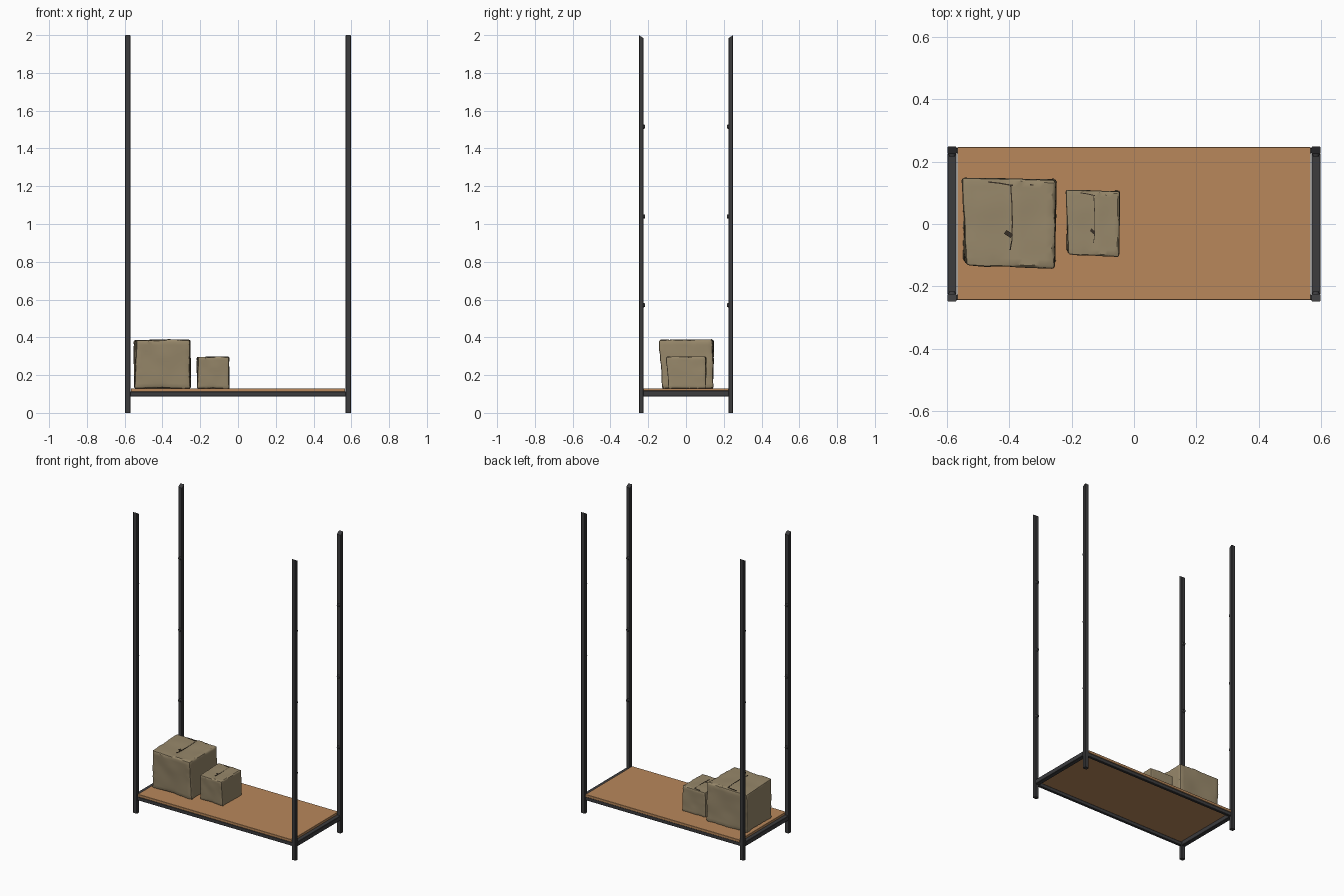
import bpy, bmesh
from mathutils import Vector, noise

cube = bpy.data.objects.get("Cube")
if cube:
    bpy.data.objects.remove(cube, do_unlink=True)


def material(name, rgb):
    m = bpy.data.materials.new(name)
    m.use_nodes = True
    m.diffuse_color = (*rgb, 1)
    m.node_tree.nodes["Principled BSDF"].inputs["Base Color"].default_value = (*rgb, 1)
    return m


metal = material("dark metal", (0.045, 0.045, 0.048))
wood = material("warm wood", (0.48, 0.245, 0.105))
card = material("cardboard", (0.31, 0.245, 0.145))
shadow = material("dark seam", (0.04, 0.03, 0.02))


def finish(bm, name, mat, smooth=False):
    bmesh.ops.recalc_face_normals(bm, faces=bm.faces)
    mesh = bpy.data.meshes.new(name)
    bm.to_mesh(mesh)
    bm.free()
    mesh.materials.append(mat)
    ob = bpy.data.objects.new(name, mesh)
    bpy.context.collection.objects.link(ob)
    if smooth:
        bpy.ops.object.select_all(action="DESELECT")
        ob.select_set(True)
        bpy.context.view_layer.objects.active = ob
        bpy.ops.object.shade_smooth_by_angle(angle=0.6)
    return ob


def block(name, lo, hi, mat, bevel=0.002):
    lo, hi = Vector(lo), Vector(hi)
    bm = bmesh.new()
    bmesh.ops.create_cube(bm, size=1)
    for v in bm.verts:
        v.co = (lo + hi) / 2 + v.co * (hi - lo)
    if bevel:
        bmesh.ops.bevel(bm, geom=bm.edges[:], offset=bevel, segments=1, affect="EDGES")
    return finish(bm, name, mat)


# Uprights with slanted tops, and pegs on their inner faces
for sx, side in ((1, "left"), (-1, "right")):
    for sy, end in ((-1, "front"), (1, "back")):
        bm = bmesh.new()
        bmesh.ops.create_cube(bm, size=1)
        for v in bm.verts:
            outer = v.co.y * sy > 0
            top = 2.0 if outer else 1.984
            v.co = (sx * 0.584 + v.co.x * 0.029, sy * 0.237 + v.co.y * 0.025,
                    top if v.co.z > 0 else 0)
        bmesh.ops.bevel(bm, geom=[e for e in bm.edges if abs(e.verts[0].co.z - e.verts[1].co.z) > 1],
                        offset=0.003, segments=1, affect="EDGES")
        finish(bm, f"{end}_{side}_upright", metal)
        for z in (0.57, 1.04, 1.515):
            bm = bmesh.new()
            bmesh.ops.create_cone(bm, cap_ends=True, segments=12, radius1=0.012,
                                  radius2=0.009, depth=0.01)
            for v in bm.verts:
                x, y, h = v.co
                v.co = (sx * 0.584 + x, sy * (0.221 - h), z + y)
            finish(bm, f"{end}_{side}_peg", metal, True)

# Bottom frame and shelf board
for s, side in ((-1, "front"), (1, "back")):
    block(f"{side}_rail", (-0.572, s * 0.235 - 0.009, 0.088), (0.572, s * 0.235 + 0.009, 0.112), metal)
for s, side in ((1, "left"), (-1, "right")):
    block(f"{side}_end_rail", (s * 0.584 - 0.0145, -0.226, 0.088),
          (s * 0.584 + 0.0145, 0.226, 0.118), metal)
block("shelf_board", (-0.567, -0.244, 0.112), (0.567, 0.247, 0.129), wood, 0.001)

# Worn carton shape in unit space: bottom ring, then top ring
RINGS = (((.03, .09), (.97, .07), (.99, .98), (.02, .97)),
         ((.06, .04), (.97, 0), (.98, .97), (.01, 1)))


def place(u, v, w, lo, hi):
    """Map unit coordinates into the crooked carton."""
    p = Vector((0, 0))
    for ring, k in zip(RINGS, (1 - w, w)):
        a, b, c, d = (Vector(q) for q in ring)
        p += k * ((a * (1 - u) + b * u) * (1 - v) + (d * (1 - u) + c * u) * v)
    return Vector((lo[0] + p.x * (hi[0] - lo[0]), lo[1] + p.y * (hi[1] - lo[1]),
                   lo[2] + w * (hi[2] - lo[2])))


def strip(name, path, width, lo, hi, mat, lift):
    """Thin ribbon lying on the carton top along a unit path."""
    bm = bmesh.new()
    rows = []
    for i, (u, v) in enumerate(path):
        a, b = Vector(path[max(i - 1, 0)]), Vector(path[min(i + 1, len(path) - 1)])
        t = (b - a).normalized() * width / 2
        rows.append([bm.verts.new(place(u + k * t.y, v - k * t.x, 1, lo, hi) + Vector((0, 0, lift)))
                     for k in (-1, 1)])
    for p, q in zip(rows, rows[1:]):
        bm.faces.new((p[0], p[1], q[1], q[0]))
    ob = finish(bm, name, mat)
    ob.modifiers.new("thickness", "SOLIDIFY").thickness = 0.002


def carton(name, lo, hi):
    lo, hi = Vector(lo), Vector(hi)
    size = hi - lo
    bm = bmesh.new()
    bmesh.ops.create_cube(bm, size=1)
    bmesh.ops.bevel(bm, geom=bm.edges[:], offset=0.035, segments=2, profile=0.5, affect="EDGES")
    bmesh.ops.subdivide_edges(bm, edges=[e for e in bm.edges if e.calc_length() > 0.5],
                              cuts=13, use_grid_fill=True)
    for vert in bm.verts:
        u, v, w = vert.co + Vector((.5, .5, .5))
        p = vert.co.copy()
        # Soft dents across the panels, crumples near the edges
        edge = sorted(abs(c) for c in p)[1]
        dent = 0.012 * noise.noise(p * 3) + (0.014 * noise.noise(p * 11) if edge > 0.42 else 0)
        co = place(u, v, w, lo, hi)
        co -= p.normalized() * (0.006 + dent) * size.x
        if w > 0.99:
            # Flap overlap and a sagging middle
            co.z += (0.008 if u > 0.5 else -0.008) * size.z
        co.z = max(co.z, lo.z)
        vert.co = co
    finish(bm, name, card, True)
    # Flap join, curled rear crease and torn hole
    strip(f"{name}_flap_join", [(.52, .93), (.53, .7), (.53, .5), (.52, .3), (.5, .2)],
          0.012, lo, hi, shadow, 0.003 * size.z)
    strip(f"{name}_rear_crease", [(.28, .95), (.4, .94), (.53, .92), (.66, .94), (.76, .93)],
          0.014, lo, hi, shadow, 0.003 * size.z)
    strip(f"{name}_torn_hole", [(.45, .4), (.48, .38), (.5, .37), (.52, .35)],
          0.05, lo, hi, shadow, 0.003 * size.z)


carton("large_carton", (-0.558, -0.147, 0.129), (-0.244, 0.152, 0.387))
carton("small_carton", (-0.222, -0.108, 0.129), (-0.042, 0.112, 0.297))
